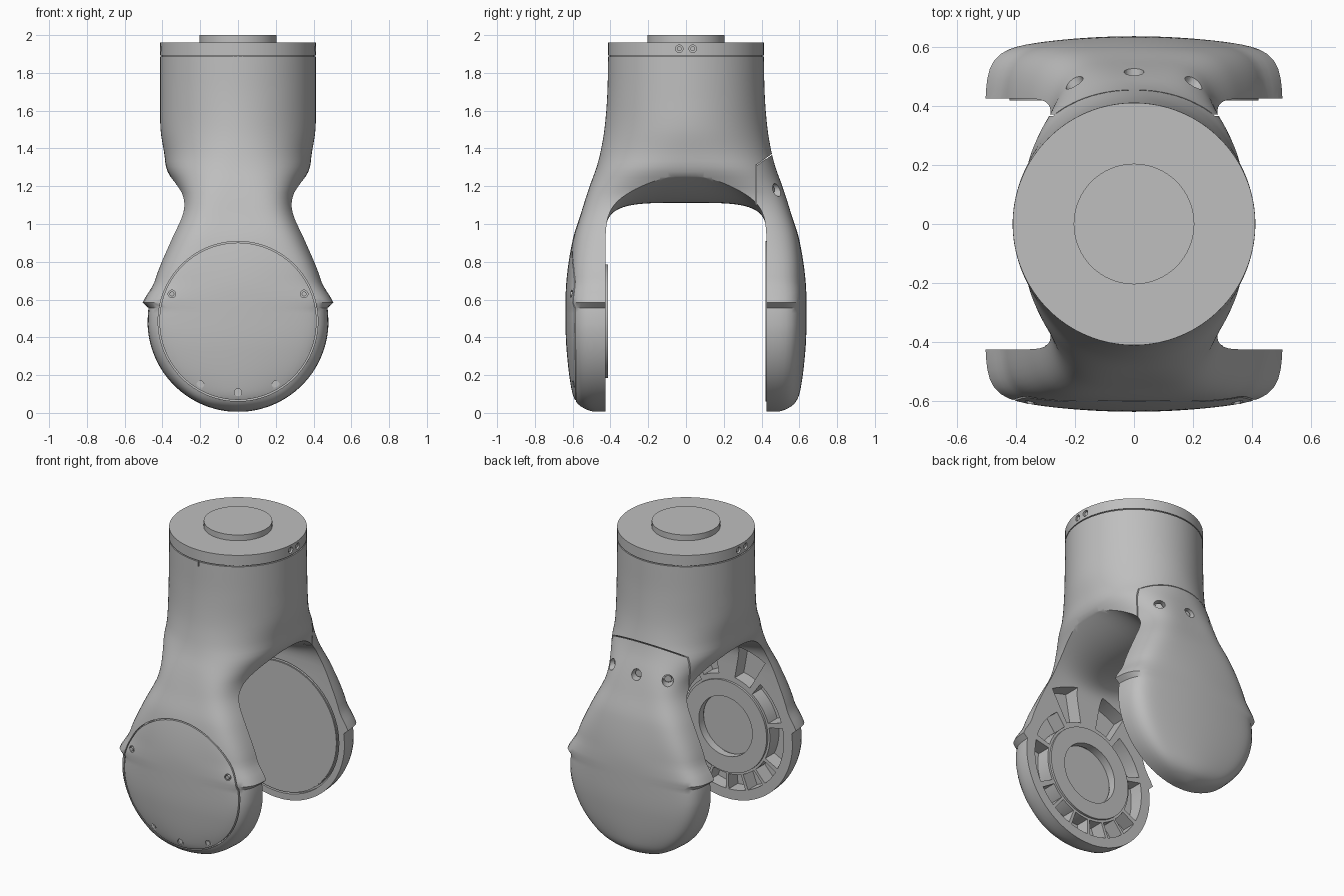
import bpy, bmesh, math
from mathutils import Vector

cube = bpy.data.objects.get("Cube")
if cube:
    bpy.data.objects.remove(cube, do_unlink=True)

grey = bpy.data.materials.new("light_grey")
grey.use_nodes = True
grey.diffuse_color = (0.52, 0.52, 0.52, 1)
grey.node_tree.nodes["Principled BSDF"].inputs["Base Color"].default_value = (0.52, 0.52, 0.52, 1)

HUB = 0.485          # height of the joint axis


def loft(bm, rings, closed=False):
    """Skin a list of equal point rings; cap the ends unless closed."""
    vs = [[bm.verts.new(p) for p in r] for r in rings]
    n = len(vs[0])
    faces = []
    pairs = list(zip(vs, vs[1:])) + ([(vs[-1], vs[0])] if closed else [])
    for a, b in pairs:
        for i in range(n):
            j = (i + 1) % n
            faces.append(bm.faces.new((a[i], a[j], b[j], b[i])))
    if not closed:
        faces += [bm.faces.new(vs[0]), bm.faces.new(vs[-1])]
    bmesh.ops.recalc_face_normals(bm, faces=faces)


def cyl(bm, r, p0, p1, seg=32):
    p0, p1 = Vector(p0), Vector(p1)
    q = (p1 - p0).to_track_quat('Z', 'Y')
    circle = [q @ Vector((r * math.cos(2 * math.pi * i / seg), r * math.sin(2 * math.pi * i / seg), 0))
              for i in range(seg)]
    loft(bm, [[p0 + c for c in circle], [p1 + c for c in circle]])


def sector(bm, r0, r1, y0, y1, a0=0, a1=360):
    """Ring or ring segment around the joint axis."""
    full = a1 - a0 == 360
    n = 96 if full else 8
    rings = []
    for i in range(n if full else n + 1):
        a = math.radians(a0 + (a1 - a0) * i / n)
        rings.append([(r * math.cos(a), y, HUB + r * math.sin(a))
                      for r, y in ((r0, y0), (r1, y0), (r1, y1), (r0, y1))])
    loft(bm, rings, full)


def slab(bm, x0, x1, yz):
    loft(bm, [[(x, y, z) for y, z in yz] for x in (x0, x1)])


def make(name, bm):
    me = bpy.data.meshes.new(name)
    bm.to_mesh(me)
    bm.free()
    me.materials.append(grey)
    ob = bpy.data.objects.new(name, me)
    bpy.context.collection.objects.link(ob)
    return ob


def smooth(ob):
    bpy.ops.object.select_all(action='DESELECT')
    ob.select_set(True)
    bpy.context.view_layer.objects.active = ob
    bpy.ops.object.shade_smooth_by_angle(angle=math.radians(30))


def cut(ob, bm):
    cutter = make("cutter", bm)
    mod = ob.modifiers.new("cut", 'BOOLEAN')
    mod.operation, mod.solver, mod.object = 'DIFFERENCE', 'EXACT', cutter
    bpy.context.view_layer.objects.active = ob
    bpy.ops.object.modifier_apply(modifier=mod.name)
    bpy.data.objects.remove(cutter, do_unlink=True)


# Fork body: height, half width, half depth, squareness of the section
TABLE = [(0, 0, .46, 12), (.015, 0, .52, 12), (.05, 0, .575, 12), (.12, 0, .605, 12),
         (.33, 0, .632, 12), (.5, .48, .638, 12), (.7, .443, .633, 9), (.915, .363, .6, 6),
         (1.06, .308, .555, 4.5), (1.15, .305, .527, 3.8), (1.22, .34, .503, 3),
         (1.29, .378, .477, 2.5), (1.37, .39, .455, 2.2), (1.5, .41, .432, 2),
         (1.68, .412, .417, 2), (1.886, .412, .412, 2)]


def sample(z, col):
    k = max(i for i in range(len(TABLE) - 1) if TABLE[i][0] <= z)

    def slope(i):
        a, b = TABLE[max(i - 1, 0)], TABLE[min(i + 1, len(TABLE) - 1)]
        return (b[col] - a[col]) / (b[0] - a[0])
    p, q = TABLE[k], TABLE[k + 1]
    h = q[0] - p[0]
    t = (z - p[0]) / h
    return ((1 + 2 * t) * (1 - t) ** 2 * p[col] + t * (1 - t) ** 2 * h * slope(k)
            + t * t * (3 - 2 * t) * q[col] + t * t * (t - 1) * h * slope(k + 1))


def section(z, seg=160):
    w = math.sqrt(max(.48 ** 2 - (z - HUB) ** 2, 0)) if z < .56 else sample(z, 1)
    d, p = sample(z, 2), sample(z, 3)
    bulge = .08 * min(1, max(0, (1.1 - z) / .4))
    pts = []
    for i in range(seg):
        c, s = math.cos(2 * math.pi * i / seg), math.sin(2 * math.pi * i / seg)
        r = (abs(c) ** p + abs(s) ** p) ** (-1 / p)
        pts.append((w * r * c, d * r * s * (1 - bulge * (r * c) ** 2), z))
    return pts


levels = [HUB - .48 * math.cos(math.radians(a)) for a in range(4, 91, 4)]
levels += [.5 + (1.886 - .5) * i / 50 for i in range(1, 51)]
bm = bmesh.new()
loft(bm, [section(z) for z in levels])
body = make("fork_body", bm)

# Flared arch between the arms
bm = bmesh.new()
rings = []
for i in range(41):
    x = -.7 + 1.4 * i / 40
    h = 1.112 + 1.1 * x * x
    n = 4 - 1.7 * min(1, (x / .376) ** 2)
    ring = [(x, -.426, -.1), (x, .426, -.1)]
    for j in range(41):
        c, s = math.cos(math.pi * j / 40), math.sin(math.pi * j / 40)
        ring.append((x, math.copysign(abs(c) ** (2 / n), c) * .426, .9 + (h - .9) * max(s, 0) ** (2 / n)))
    rings.append(ring)
loft(bm, rings)
cut(body, bm)

# Grooves, pockets, seams and screw holes
cap_screws = [(-.35, .63), (.35, .63), (-.2, .15), (.2, .15), (0, .108)]
cover_screws = [(0, .515, 1.18, 0, 1), (.2, .475, 1.18, .5, .87), (-.2, .475, 1.18, -.5, .87)]
bm = bmesh.new()
sector(bm, .416, .423, -.7, -.565)                   # front cap outline
sector(bm, .428, .438, .40, .45)                     # inner disc outline
cyl(bm, .2, (0, -.40, HUB), (0, -.47, HUB), 64)      # hub bore
pockets = [(211 + 20 * k, 228 + 20 * k, .415) for k in range(6)]
for a0, a1, r in ((168, 207, .415), (126, 163, .415), (100, 120, .56)):
    pockets += [(a0, a1, r), (180 - a1, 180 - a0, r)]
for a0, a1, r in pockets:
    sector(bm, .315 if r < .5 else .335, r, -.40, -.52, a0, a1)
slab(bm, -.5, .5, [(.375, 1.31), (.6, 1.465), (.6, 1.471), (.375, 1.316)])
for x0, x1 in ((-.5, -.22), (.22, .5)):
    slab(bm, x0, x1, [(.367, 1.0), (.373, 1.0), (.373, 1.312), (.367, 1.312)])
slab(bm, -.003, .003, [(-.43, 1.855), (-.405, 1.855), (-.405, 1.9), (-.43, 1.9)])
for x, z in cap_screws:
    cyl(bm, .02, (x, -.7, z), (x, -.59, z), 20)
for x, y, z, dx, dy in cover_screws:
    cyl(bm, .034, (x - .045 * dx, y - .045 * dy, z), (x + .1 * dx, y + .1 * dy, z), 24)
cut(body, bm)
smooth(body)

# Core closing the cover seam
bm = bmesh.new()
slab(bm, -.12, .12, [(.34, 1.25), (.42, 1.25), (.42, 1.38), (.34, 1.38)])
make("seam_core", bm)

# Raised bearing ring on the inside of the front arm
bm = bmesh.new()
sector(bm, .195, .3, -.46, -.412)
smooth(make("hub_ring", bm))

# Raised disc on the inside of the back arm
bm = bmesh.new()
cyl(bm, .424, (0, .45, HUB), (0, .42, HUB), 96)
smooth(make("inner_disc", bm))

# Recessed screws
bm = bmesh.new()
for x, z in cap_screws:
    y = -.612 if z > .3 else -.596
    cyl(bm, .013, (x, y, z), (x, -.58, z), 16)
for x, y, z, dx, dy in cover_screws:
    cyl(bm, .022, (x - .06 * dx, y - .06 * dy, z), (x - .02 * dx, y - .02 * dy, z), 16)
smooth(make("recessed_screws", bm))

# Top flange with spigot
bm = bmesh.new()
cyl(bm, .404, (0, 0, 1.87), (0, 0, 1.9), 96)
cyl(bm, .205, (0, 0, 1.95), (0, 0, 2.0), 64)
smooth(make("spigot_and_neck", bm))
bm = bmesh.new()
cyl(bm, .412, (0, 0, 1.893), (0, 0, 1.962), 128)
flange = make("top_flange", bm)
bm = bmesh.new()
plugs = bmesh.new()
for side in (-1, 1):
    for y in (-.036, .036):
        cyl(bm, .02, (side * .39, y, 1.928), (side * .45, y, 1.928), 20)
        cyl(plugs, .013, (side * .38, y, 1.928), (side * .403, y, 1.928), 16)
cut(flange, bm)
smooth(flange)
smooth(make("flange_screws", plugs))
